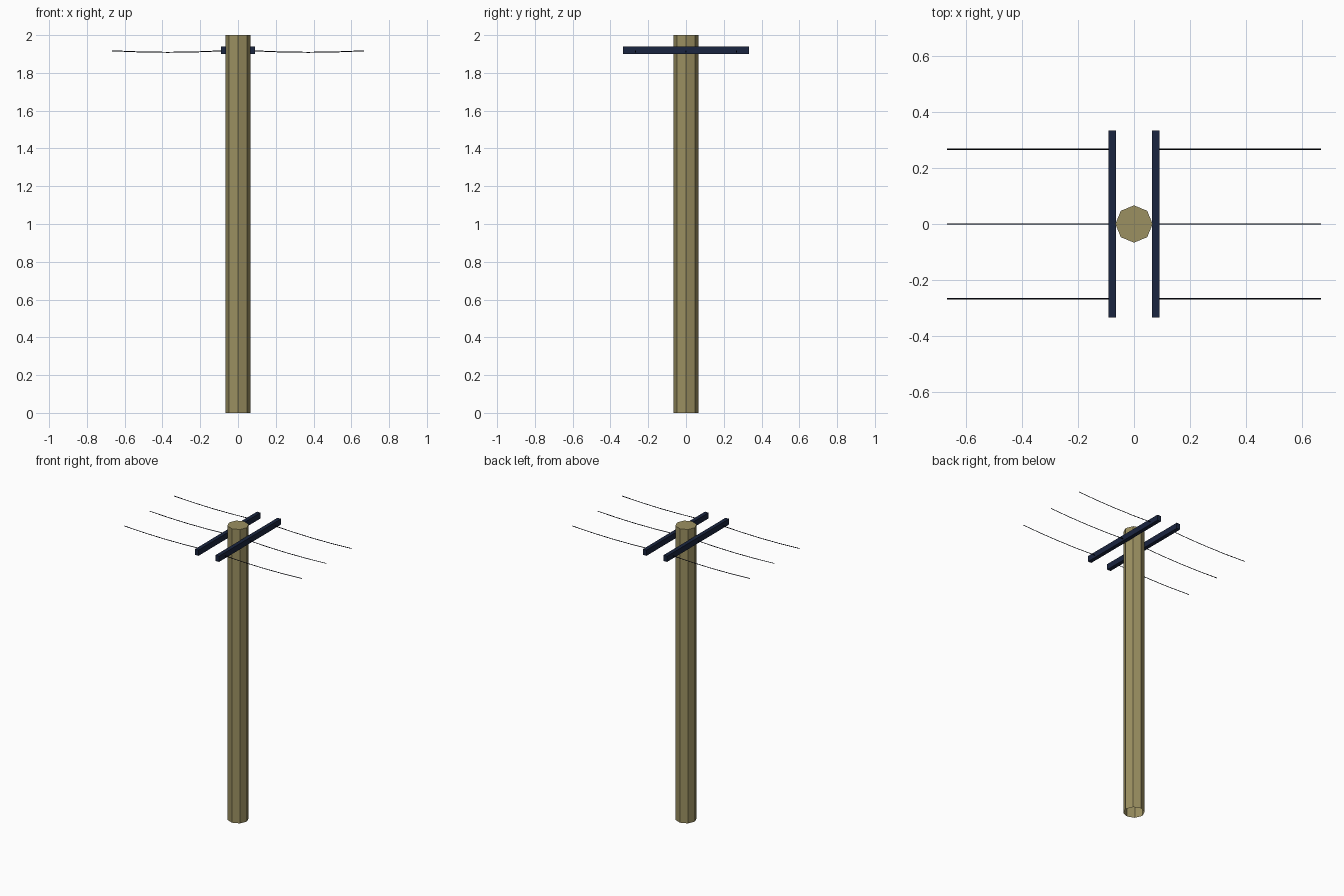
import bpy, bmesh, math

if "Cube" in bpy.data.objects:
    bpy.data.objects.remove(bpy.data.objects["Cube"])


def material(name, rgb):
    m = bpy.data.materials.new(name)
    m.diffuse_color = (*rgb, 1)
    m.use_nodes = True
    m.node_tree.nodes["Principled BSDF"].inputs["Base Color"].default_value = m.diffuse_color
    return m


WOOD = material("weathered_wood", (0.33, 0.28, 0.12))
NAVY = material("dark_navy", (0.01, 0.018, 0.05))
BLACK = material("wire_black", (0.004, 0.005, 0.012))


def add_object(name, bm, mat):
    bmesh.ops.recalc_face_normals(bm, faces=bm.faces[:])
    me = bpy.data.meshes.new(name)
    bm.to_mesh(me)
    bm.free()
    me.materials.append(mat)
    ob = bpy.data.objects.new(name, me)
    bpy.context.collection.objects.link(ob)
    return ob


# Octagonal pole: capped on top, open underneath
R, H = 0.0665, 2.0
bm = bmesh.new()
rings = [[bm.verts.new((R * math.cos(i * math.pi / 4), R * math.sin(i * math.pi / 4), z))
          for i in range(8)] for z in (0, H)]
for i in range(8):
    j = (i + 1) % 8
    bm.faces.new((rings[0][i], rings[0][j], rings[1][j], rings[1][i]))
bm.faces.new(rings[1])
add_object("pole", bm, WOOD)


# Crossarms on either side of the pole
def crossarm(name, side):
    bm = bmesh.new()
    bmesh.ops.create_cube(bm, size=1)
    bmesh.ops.scale(bm, vec=(0.0265, 0.667, 0.039), verts=bm.verts)
    bmesh.ops.translate(bm, vec=(side * 0.0775, 0, 1.92), verts=bm.verts)
    add_object(name, bm, NAVY)


# Slightly sagging wire from a crossarm outwards, with a thin square section
def wire(name, side, y, x0=0.078, x1=0.667, segs=4, r=0.0025):
    bm = bmesh.new()
    prev = None
    for k in range(segs + 1):
        t = k / segs
        x = side * (x0 + (x1 - x0) * t)
        z = 1.917 - 0.008 * 4 * t * (1 - t)
        ring = [bm.verts.new((x, y + dy, z + dz))
                for dy, dz in ((r, 0), (0, r), (-r, 0), (0, -r))]
        if prev:
            for i in range(4):
                j = (i + 1) % 4
                bm.faces.new((prev[i], prev[j], ring[j], ring[i]))
        if k in (0, segs):
            bm.faces.new(ring)
        prev = ring
    add_object(name, bm, BLACK)


for label, side in (("left", -1), ("right", 1)):
    crossarm(f"crossarm_{label}", side)
    for pos, y in (("front", -0.267), ("middle", 0.0), ("back", 0.267)):
        wire(f"wire_{label}_{pos}", side, y)
